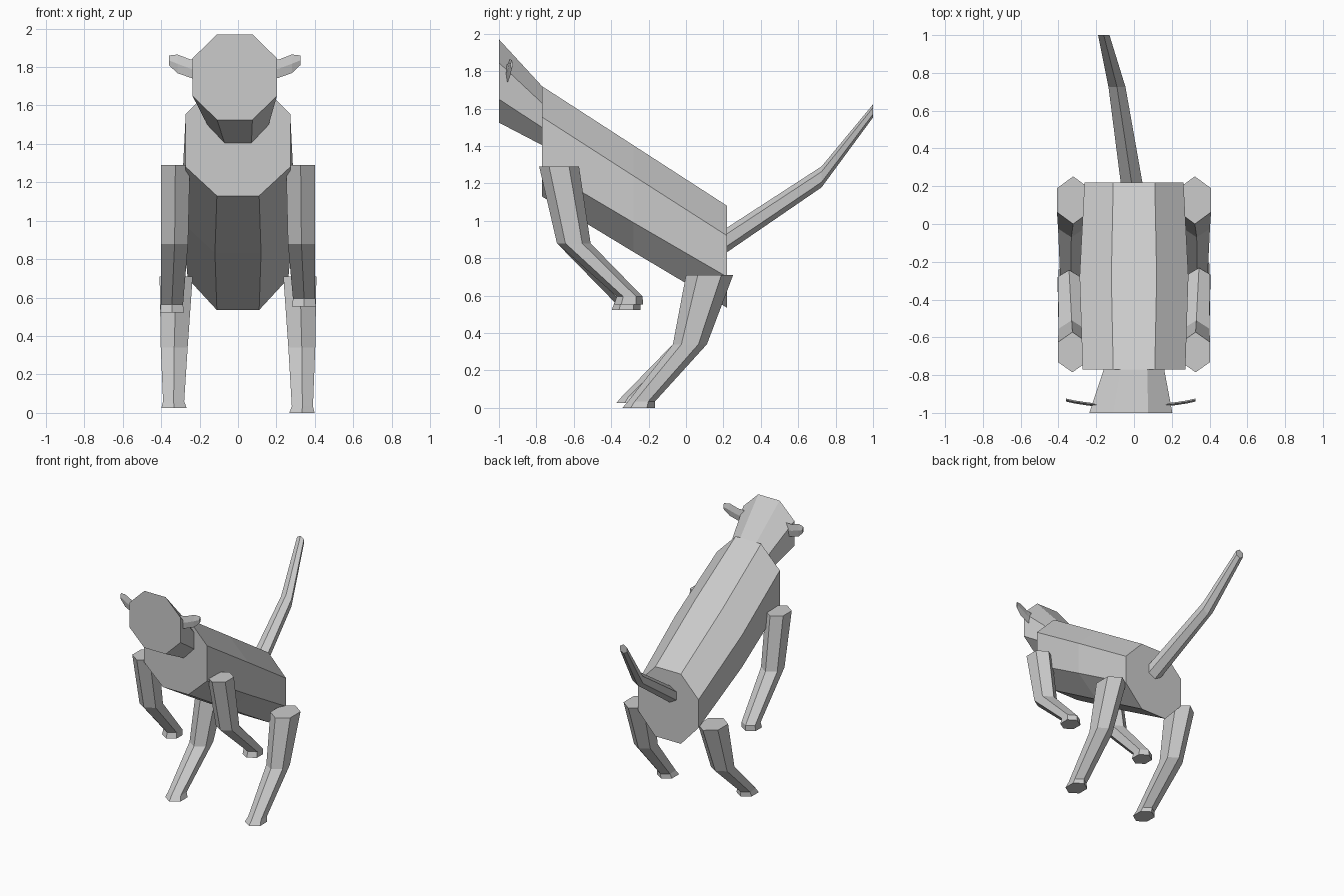
import bpy, bmesh, math

cube = bpy.data.objects.get("Cube")
if cube:
    bpy.data.objects.remove(cube)

grey = bpy.data.materials.new("plain grey")
grey.use_nodes = True
colour = (0.6, 0.6, 0.6, 1)
grey.diffuse_color = colour
grey.node_tree.nodes["Principled BSDF"].inputs["Base Color"].default_value = colour


def loft(name, rings):
    """Skin a list of equal-length vertex rings and cap both ends."""
    bm = bmesh.new()
    loops = [[bm.verts.new(p) for p in ring] for ring in rings]
    n = len(loops[0])
    for a, b in zip(loops, loops[1:]):
        for i in range(n):
            j = (i + 1) % n
            bm.faces.new((a[i], a[j], b[j], b[i]))
    bm.faces.new(loops[0])
    bm.faces.new(loops[-1])
    bmesh.ops.recalc_face_normals(bm, faces=bm.faces)
    mesh = bpy.data.meshes.new(name)
    bm.to_mesh(mesh)
    bm.free()
    mesh.materials.append(grey)
    obj = bpy.data.objects.new(name, mesh)
    bpy.context.collection.objects.link(obj)
    return obj


def octagon(y, x, half, flat, z0, z1, z2, z3):
    """Upright octagon: bottom, lower corner, upper corner and top heights."""
    right = [(flat, z0), (half, z1), (half, z2), (flat, z3)]
    left = [(-a, z) for a, z in reversed(right)]
    return [(x + a, y, z) for a, z in right + left]


def hexagon(u, v, ru, rv):
    """Six points with corners at the two v ends."""
    return [(u + ru * math.sin(i * math.pi / 3) / math.sin(math.pi / 3),
             v + rv * math.cos(i * math.pi / 3)) for i in range(6)]


# Body
loft("body", [octagon(-0.77, 0, 0.272, 0.11, 1.13, 1.28, 1.555, 1.72),
              octagon(-0.28, 0, 0.288, 0.12, 0.833, 0.99, 1.24, 1.403),
              octagon(0.22, 0, 0.262, 0.11, 0.535, 0.70, 0.92, 1.08)])

# Head
loft("head", [octagon(-1.0, -0.017, 0.22, 0.092, 1.525, 1.65, 1.845, 1.97),
              octagon(-0.77, 0, 0.16, 0.07, 1.405, 1.50, 1.63, 1.72)])

# Tail: x, y, z, half width, half height
tail = [(-0.01, 0.20, 0.885, 0.058, 0.066),
        (-0.09, 0.725, 1.235, 0.045, 0.056),
        (-0.16, 1.0, 1.588, 0.03, 0.035)]
loft("tail", [[(a, y, b) for a, b in hexagon(x, z, w, h)]
              for x, y, z, w, h in tail])

# Legs: x centre, x half width, y front, y back, z
front_leg = [(0.326, 0.076, -0.785, -0.572, 1.29),
             (0.33, 0.070, -0.69, -0.51, 0.88),
             (0.344, 0.058, -0.37, -0.232, 0.595),
             (0.344, 0.062, -0.385, -0.23, 0.553)]
hind_leg = [(0.322, 0.086, 0.0, 0.252, 0.71),
            (0.332, 0.07, -0.07, 0.112, 0.34),
            (0.335, 0.055, -0.31, -0.165, 0.035),
            (0.333, 0.066, -0.34, -0.165, 0.0)]


def leg(name, sections, side, dy=0, dz=0):
    rings = []
    for i, (x, w, y0, y1, z) in enumerate(sections):
        low = i >= 2
        rings.append([(side * a, b, z + low * dz) for a, b in
                      hexagon(x, (y0 + y1) / 2 + low * dy, w, (y1 - y0) / 2)])
    loft(name, rings)


leg("front_leg_left", front_leg, 1)
leg("front_leg_right", front_leg, -1, -0.012, -0.03)
leg("hind_leg_left", hind_leg, 1)
leg("hind_leg_right", hind_leg, -1, -0.033, 0.025)

# Ears: flattened lofts from the head side out to the tip (x, y, low z, high z)
ear = [(0.15, -0.96, 1.725, 1.835), (0.215, -0.952, 1.745, 1.84),
       (0.28, -0.942, 1.768, 1.865), (0.325, -0.932, 1.81, 1.86)]
for side, name in ((1, "ear_left"), (-1, "ear_right")):
    shift = 0 if side > 0 else 0.035
    loft(name, [[(side * (x + shift), y - 0.008, (a + b) / 2),
                 (side * (x + shift), y, b),
                 (side * (x + shift), y + 0.008, (a + b) / 2),
                 (side * (x + shift), y, a)] for x, y, a, b in ear])
